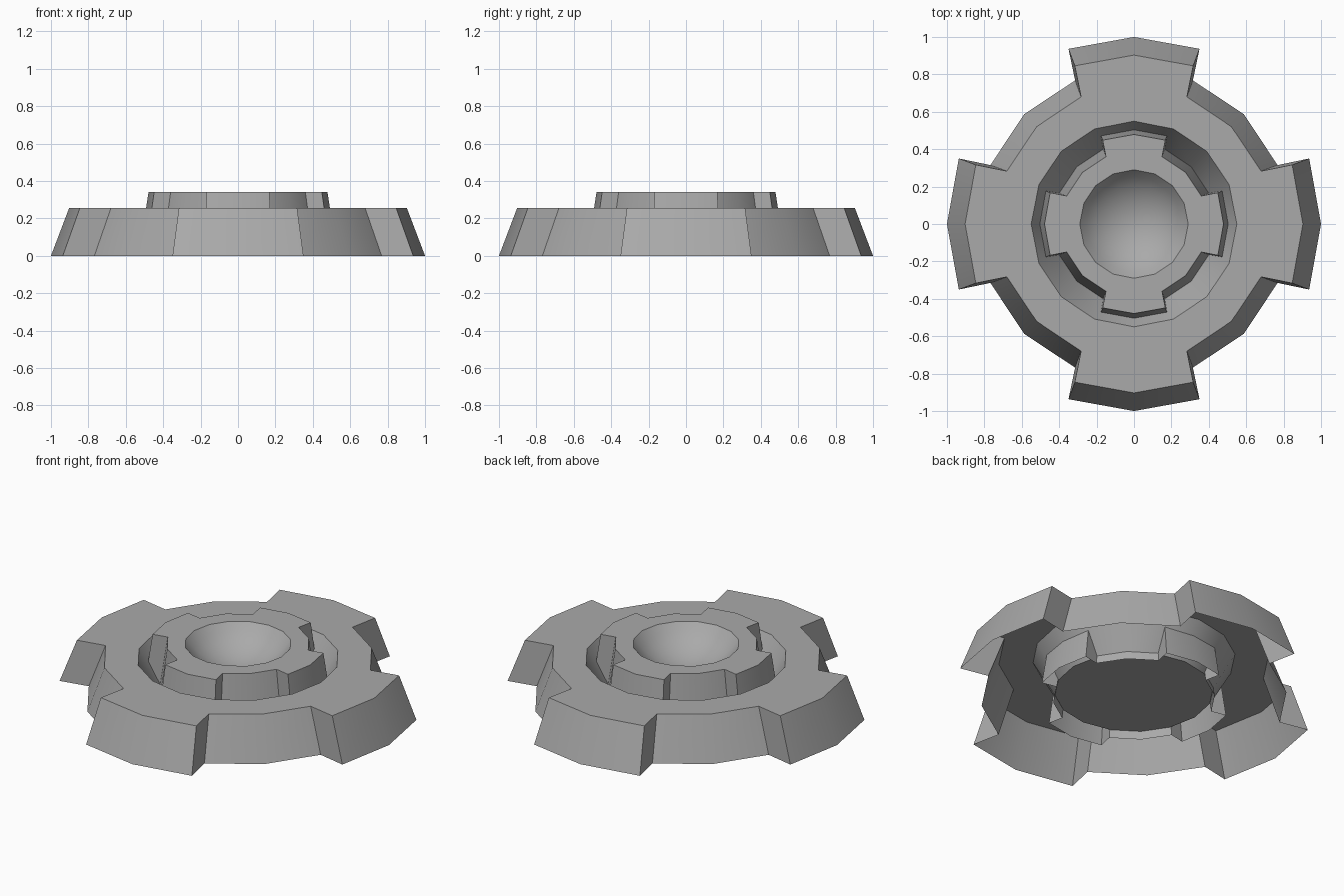
import bpy
import bmesh
from math import sin, cos, radians, asin, pi

cube = bpy.data.objects.get("Cube")
if cube:
    bpy.data.objects.remove(cube, do_unlink=True)

grey = bpy.data.materials.new("plain_grey")
grey.use_nodes = True
colour = (0.4, 0.4, 0.4, 1)
grey.diffuse_color = colour
grey.node_tree.nodes["Principled BSDF"].inputs["Base Color"].default_value = colour


def polar(bm, r, deg, z):
    a = radians(deg)
    return bm.verts.new((r * cos(a), r * sin(a), z))


def cog_loop(bm, tip, root, tooth_angle, root_angle, z):
    """Four-toothed outline: tip, corner, root, root middle, root, corner."""
    steps = [(tip, 0), (tip, tooth_angle), (root, root_angle),
             (root, 45), (root, 90 - root_angle), (tip, 90 - tooth_angle)]
    return [polar(bm, r, 90 * q + a, z) for q in range(4) for r, a in steps]


def circle_loop(bm, r, z, sides=16):
    return [polar(bm, r, 360 * i / sides, z) for i in range(sides)]


def wall(bm, low, high):
    n = len(low)
    for i in range(n):
        j = (i + 1) % n
        bm.faces.new((low[i], low[j], high[j], high[i]))


def top_plate(bm, outer, inner):
    """Flat face between the cog outline and a round hole."""
    edges = []
    for loop in (outer, inner):
        for i, v in enumerate(loop):
            w = loop[(i + 1) % len(loop)]
            edges.append(bm.edges.get((v, w)) or bm.edges.new((v, w)))
    bmesh.ops.triangle_fill(bm, edges=edges, use_beauty=True, normal=(0, 0, 1))


def cog_shell(bm, scale, height):
    """Tapered outer wall, open underneath; returns the top outline."""
    low = cog_loop(bm, scale, 0.83 * scale, 20.5, 22.3, 0)
    high = cog_loop(bm, 0.903 * scale, 0.736 * scale, 20.5, 22.6, height)
    wall(bm, low, high)
    return high


def finish(bm, name, top):
    bmesh.ops.recalc_face_normals(bm, faces=bm.faces[:])
    flat = next(f for f in bm.faces if all(abs(v.co.z - top) < 1e-5 for v in f.verts))
    if flat.normal.z < 0:
        bmesh.ops.reverse_faces(bm, faces=bm.faces[:])
    mesh = bpy.data.meshes.new(name)
    bm.to_mesh(mesh)
    bm.free()
    mesh.materials.append(grey)
    obj = bpy.data.objects.new(name, mesh)
    bpy.context.collection.objects.link(obj)
    bpy.ops.object.select_all(action='DESELECT')
    obj.select_set(True)
    bpy.context.view_layer.objects.active = obj
    bpy.ops.object.shade_smooth_by_angle(angle=radians(30))


# Outer cog with a sloping well and a flat floor
bm = bmesh.new()
outline = cog_shell(bm, 1.0, 0.255)
rim = circle_loop(bm, 0.55, 0.255)
floor = circle_loop(bm, 0.43, 0.045)
wall(bm, floor, rim)
bm.faces.new(floor)
top_plate(bm, outline, rim)
finish(bm, "outer_cog", 0.255)

# Inner cog with a round bowl in its top
bm = bmesh.new()
top = 0.34
outline = cog_shell(bm, 0.53, top)
bowl_r, depth, rings = 0.29, 0.15, 6
sphere_r = (bowl_r ** 2 + depth ** 2) / (2 * depth)
rim_angle = asin(bowl_r / sphere_r)
previous = rim = circle_loop(bm, bowl_r, top)
for k in range(rings - 1, 0, -1):
    a = rim_angle * k / rings
    loop = circle_loop(bm, sphere_r * sin(a), top - depth + sphere_r * (1 - cos(a)))
    wall(bm, loop, previous)
    previous = loop
centre = bm.verts.new((0, 0, top - depth))
for i, v in enumerate(previous):
    bm.faces.new((centre, v, previous[(i + 1) % len(previous)]))
top_plate(bm, outline, rim)
finish(bm, "inner_cog", top)
